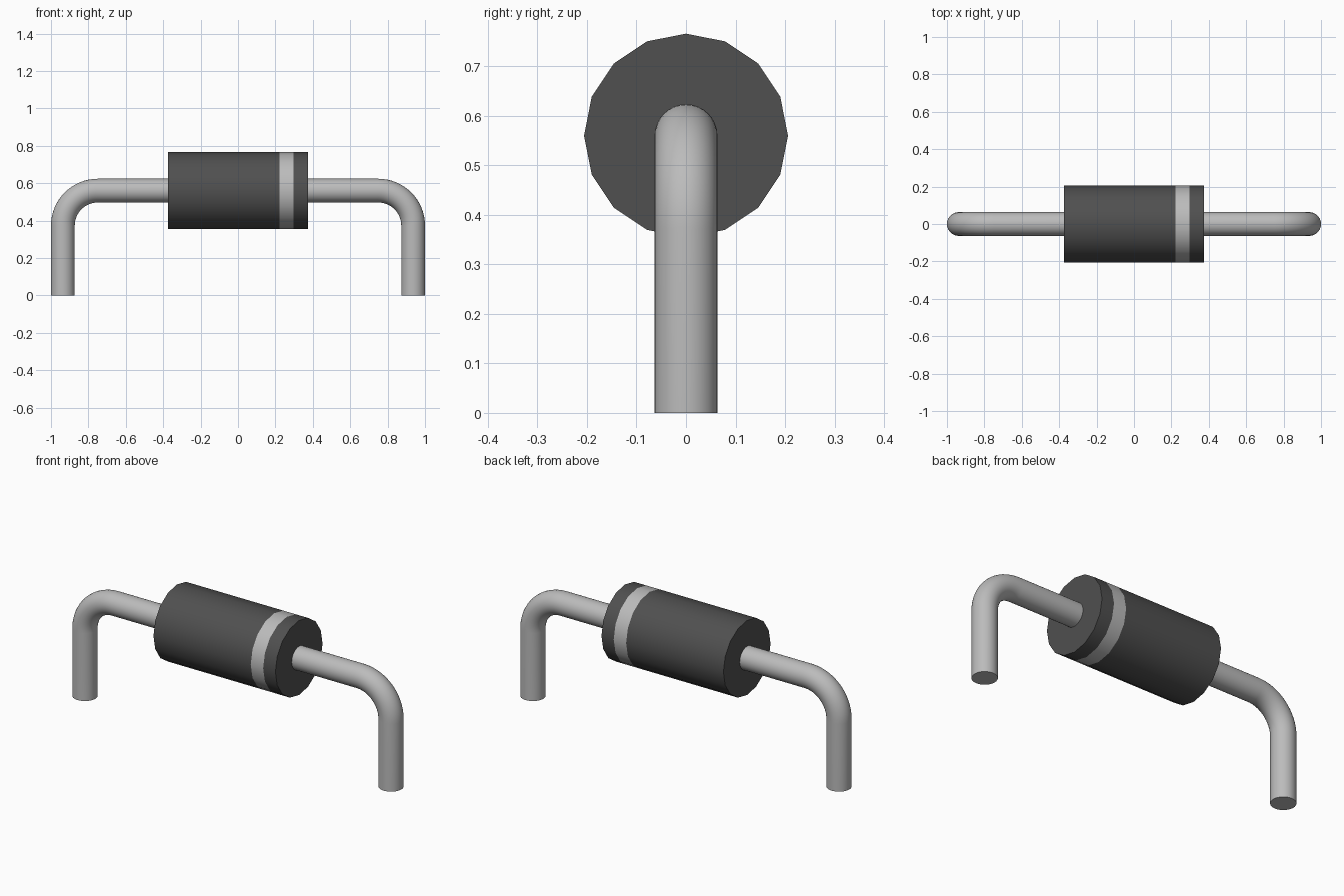
import bpy, bmesh, math
from mathutils import Vector

if "Cube" in bpy.data.objects:
    bpy.data.objects.remove(bpy.data.objects["Cube"])

AXIS_Z = 0.56       # height of the body axis
BODY_R = 0.206
WIRE_R = 0.0635
BEND_R = 0.187


def material(name, value):
    m = bpy.data.materials.new(name)
    m.use_nodes = True
    colour = (value, value, value, 1)
    m.diffuse_color = colour
    m.node_tree.nodes["Principled BSDF"].inputs["Base Color"].default_value = colour
    return m


casing = material("dark grey casing", 0.08)
metal = material("light grey metal", 0.50)


def sweep(name, stations, radius, sides, mats, band=None):
    """Capped round tube; each station is (x, z, tilt) in the XZ plane."""
    bm = bmesh.new()
    rings = []
    for x, z, tilt in stations:
        out = Vector((math.sin(tilt), 0, math.cos(tilt)))
        ring = []
        for i in range(sides):
            a = 2 * math.pi * i / sides
            offset = out * math.cos(a) + Vector((0, math.sin(a), 0))
            ring.append(bm.verts.new(Vector((x, 0, z)) + offset * radius))
        rings.append(ring)
    for k, (a, b) in enumerate(zip(rings, rings[1:])):
        for i in range(sides):
            j = (i + 1) % sides
            face = bm.faces.new((a[i], a[j], b[j], b[i]))
            face.material_index = 1 if k == band else 0
    bm.faces.new(rings[0])
    bm.faces.new(rings[-1])
    bmesh.ops.recalc_face_normals(bm, faces=bm.faces)
    mesh = bpy.data.meshes.new(name)
    bm.to_mesh(mesh)
    bm.free()
    for m in mats:
        mesh.materials.append(m)
    obj = bpy.data.objects.new(name, mesh)
    bpy.context.collection.objects.link(obj)
    # Smooth round sides, sharp end caps
    bpy.ops.object.select_all(action='DESELECT')
    obj.select_set(True)
    bpy.context.view_layer.objects.active = obj
    bpy.ops.object.shade_smooth_by_angle(angle=math.radians(35))
    return obj


# Sixteen-sided body with a light band near its left end
sweep("body", [(x, AXIS_Z, 0) for x in (-0.373, 0.222, 0.298, 0.373)],
      BODY_R, 16, [casing, metal], band=1)

# Bent wire leads: straight out of the body, quarter bend, straight down
bend_x = 1 - WIRE_R - BEND_R
bend_z = AXIS_Z - BEND_R
BEND_STEPS = 16
for side, label in ((1, "left_lead"), (-1, "right_lead")):
    path = [(side * 0.35, AXIS_Z, 0)]
    for s in range(BEND_STEPS + 1):
        t = math.pi / 2 * s / BEND_STEPS
        path.append((side * (bend_x + BEND_R * math.sin(t)),
                     bend_z + BEND_R * math.cos(t), side * t))
    path.append((side * (1 - WIRE_R), 0, side * math.pi / 2))
    sweep(label, path, WIRE_R, 32, [metal])
